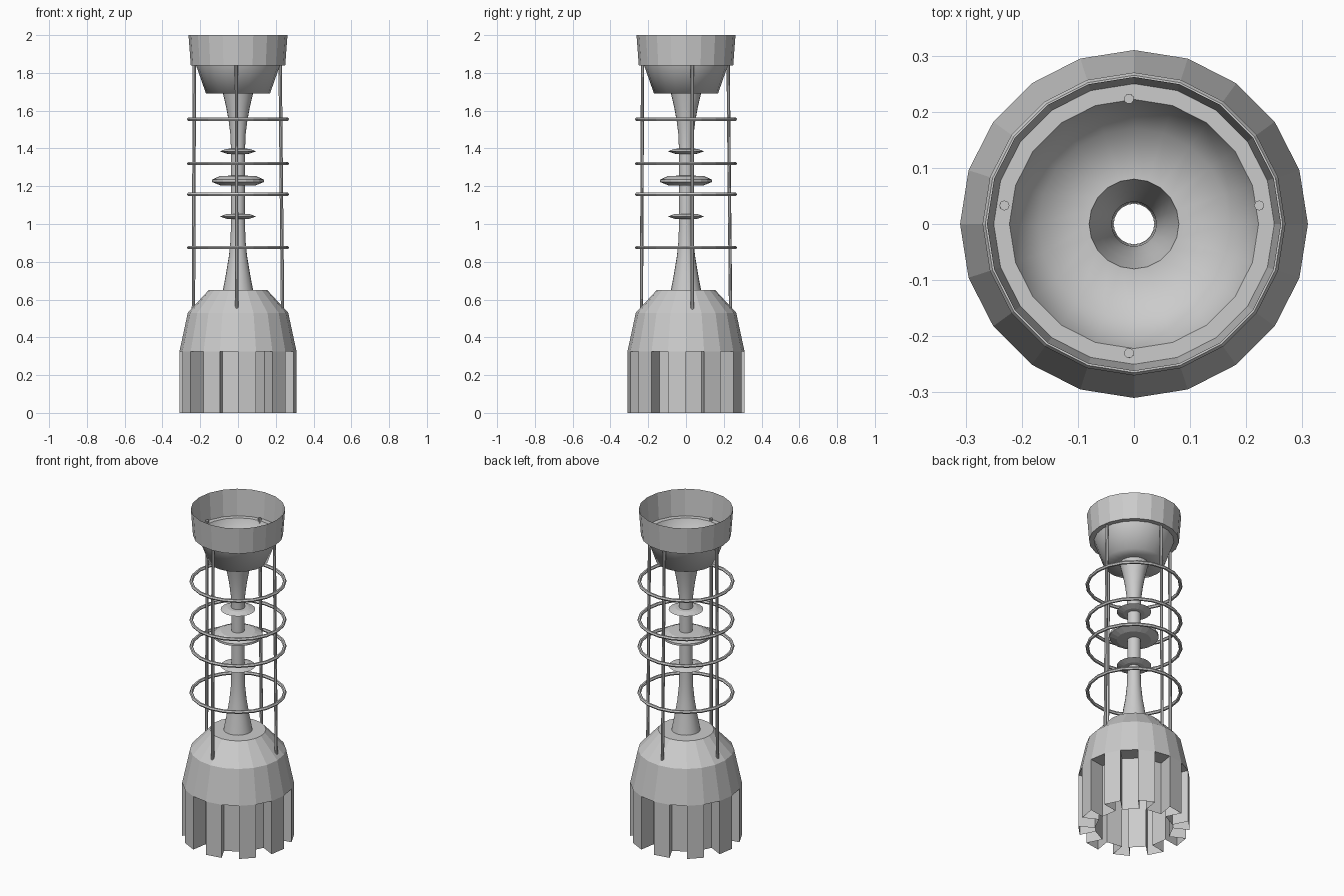
import bpy, bmesh, math
from mathutils import Vector

if "Cube" in bpy.data.objects:
    bpy.data.objects.remove(bpy.data.objects["Cube"])

N = 20


def finish(bm, name, smooth=None):
    me = bpy.data.meshes.new(name)
    bm.to_mesh(me)
    bm.free()
    ob = bpy.data.objects.new(name, me)
    bpy.context.collection.objects.link(ob)
    if smooth:
        for p in me.polygons:
            p.use_smooth = smooth(p)
    return ob


def lathe(name, profile, closed=False, n=N, smooth=None):
    """Revolve (radius, z) points around z as a thin shell or closed ring."""
    bm = bmesh.new()
    rings = [[bm.verts.new((r * math.cos(2 * math.pi * i / n),
                            r * math.sin(2 * math.pi * i / n), z))
              for i in range(n)] for r, z in profile]
    pairs = list(zip(rings, rings[1:]))
    if closed:
        pairs.append((rings[-1], rings[0]))
    for a, b in pairs:
        for i in range(n):
            j = (i + 1) % n
            bm.faces.new((a[i], a[j], b[j], b[i]))
    return finish(bm, name, smooth)


# Upper base housing
lathe("base_housing", [(.31, .325), (.266, .53), (.155, .65), (.075, .65)])

# Slotted skirt: every other panel is pushed inwards, open underneath
bm = bmesh.new()
depth, top = .095, .325


def quad(*pts):
    bm.faces.new([bm.verts.new(p) for p in pts])


for i in range(N):
    a0, a1 = 2 * math.pi * i / N, 2 * math.pi * (i + 1) / N
    am = (a0 + a1) / 2
    p = Vector((.31 * math.cos(a0), .31 * math.sin(a0), 0))
    q = Vector((.31 * math.cos(a1), .31 * math.sin(a1), 0))
    up = Vector((0, 0, top))
    if i % 2:
        quad(p, q, q + up, p + up)
    else:
        d = Vector((math.cos(am), math.sin(am), 0)) * -depth
        quad(p + d, q + d, q + d + up, p + d + up)
        quad(p, p + d, p + d + up, p + up)
        quad(q + d, q, q + up, q + d + up)
        quad(p + up, p + d + up, q + d + up, q + up)
bmesh.ops.remove_doubles(bm, verts=bm.verts, dist=1e-4)
finish(bm, "slotted_skirt")

# Hollow flared core tube
lathe("core_tube", [(.08, .65), (.063, .74), (.048, .83), (.04, .91), (.037, 1.0),
                    (.037, 1.38), (.04, 1.47), (.05, 1.55), (.063, 1.62), (.08, 1.692)],
      smooth=lambda p: True)

# Stepped open bowl on top
lathe("top_bowl_lower", [(.08, 1.692), (.17, 1.692), (.222, 1.84)], smooth=lambda p: True)
lathe("top_bowl_rim", [(.222, 1.84), (.25, 1.84), (.262, 2.0)])

# Discs around the tube
for k, z in enumerate((1.04, 1.385)):
    lathe(f"small_disc_{k}", [(.036, z - .014), (.06, z - .013), (.096, z),
                              (.06, z + .013), (.036, z + .014)])
lathe("large_disc", [(.036, 1.203), (.095, 1.205), (.137, 1.222), (.137, 1.235),
                     (.095, 1.254), (.036, 1.256)])

# Cage rings
for k, z in enumerate((.875, 1.157, 1.32, 1.555)):
    lathe(f"cage_ring_{k}", [(.26 + .01 * math.cos(t * math.pi / 3),
                              z + .01 * math.sin(t * math.pi / 3)) for t in range(6)],
          closed=True)

# Slightly leaning cage rods from the base to the bowl
rods = [((-.236, .033), (-.231, .033)), ((.236, .033), (.223, .033)),
        ((-.006, -.236), (-.009, -.23)), ((-.006, .236), (-.009, .223))]
for k, (lo, hi) in enumerate(rods):
    a, b = Vector((*lo, .525)), Vector((*hi, 1.855))
    bm = bmesh.new()
    bmesh.ops.create_cone(bm, cap_ends=True, segments=8, radius1=.009, radius2=.009,
                          depth=(b - a).length)
    rot = (b - a).to_track_quat('Z', 'Y')
    ob = finish(bm, f"cage_rod_{k}")
    ob.location = (a + b) / 2
    ob.rotation_mode = 'QUATERNION'
    ob.rotation_quaternion = rot
